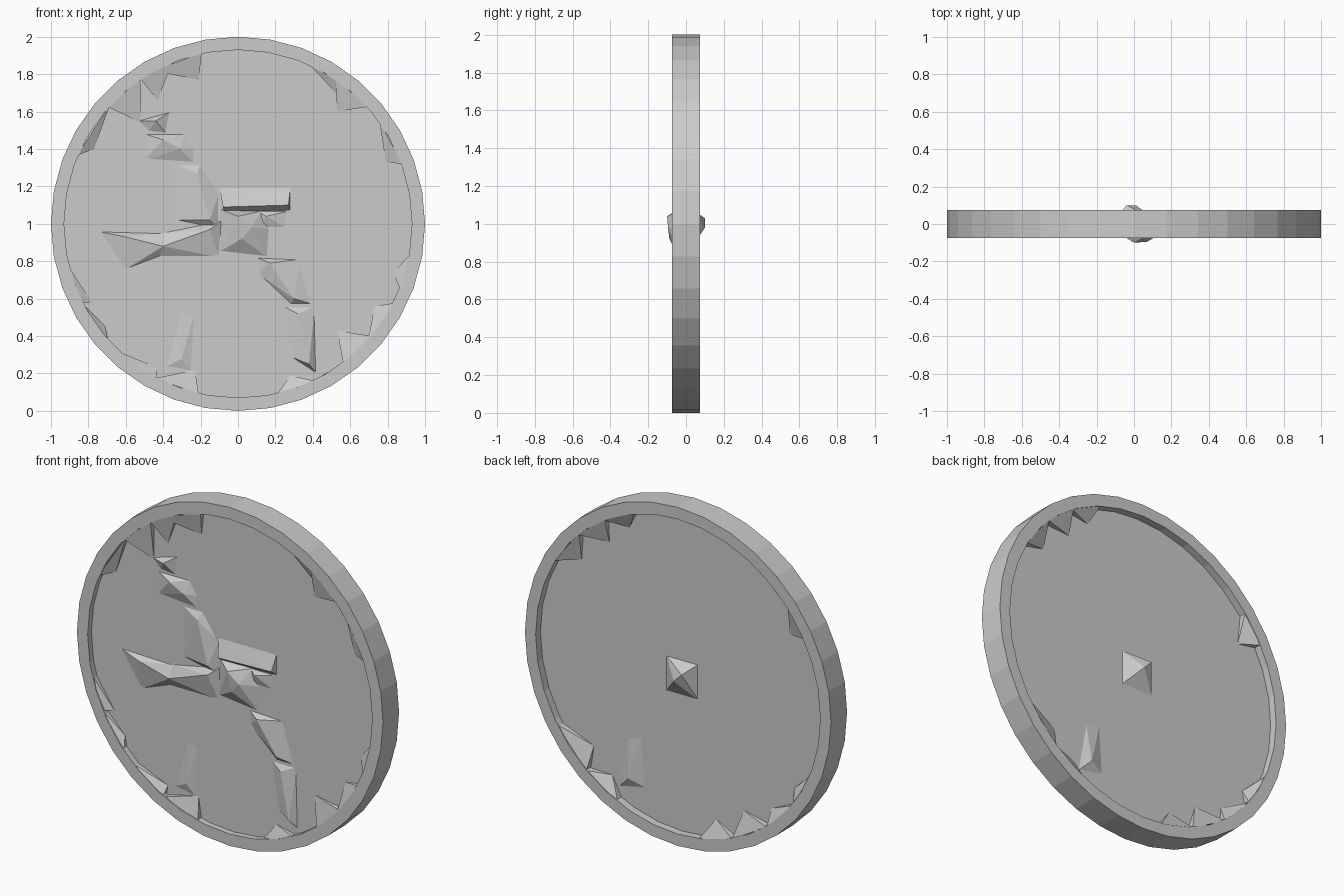
import bpy, bmesh
from math import sin, cos, radians, tau

SIDES = 36
RIM_Y = 0.075
FRONT, BACK = -0.04, 0.03


def finish(name, bm):
    bmesh.ops.recalc_face_normals(bm, faces=bm.faces[:])
    mesh = bpy.data.meshes.new(name)
    bm.to_mesh(mesh)
    bm.free()
    obj = bpy.data.objects.new(name, mesh)
    bpy.context.collection.objects.link(obj)
    return obj


def lathe(name, profile, closed):
    """Spin an (r, y) profile about the y axis through z = 1."""
    bm = bmesh.new()
    rings = []
    for i in range(SIDES):
        a = tau * i / SIDES
        rings.append([bm.verts.new((r * cos(a), y, 1 + r * sin(a))) for r, y in profile])
    n = len(profile)
    for i in range(SIDES):
        p, q = rings[i], rings[(i + 1) % SIDES]
        for j in range(n if closed else n - 1):
            k = (j + 1) % n
            bm.faces.new((p[j], p[k], q[k], q[j]))
    if not closed:
        bm.faces.new([r[0] for r in rings])
        bm.faces.new([r[-1] for r in rings])
    return finish(name, bm)


def hull(name, points):
    bm = bmesh.new()
    verts = [bm.verts.new(p) for p in points]
    res = bmesh.ops.convex_hull(bm, input=verts)
    junk = set(res["geom_interior"]) | set(res["geom_unused"])
    bmesh.ops.delete(bm, geom=[v for v in junk if isinstance(v, bmesh.types.BMVert)],
                     context='VERTS')
    return finish(name, bm)


def relief(name, base, top, floor=FRONT):
    """Faceted lump: (x, z) outline on the plate, (x, z, y) raised points."""
    sunk = floor * 0.9
    hull(name, [(x, sunk, z) for x, z in base] + [(x, y, z) for x, z, y in top])


def chip(name, a0, a1, x, z, side):
    """Wedge in the corner between rim and plate."""
    floor = FRONT if side < 0 else BACK
    pts = [(x, floor, z)]
    for a in (radians(a0), radians(a1)):
        for y in (floor * 0.9, side * 0.072):
            pts.append((0.935 * cos(a), y, 1 + 0.935 * sin(a)))
    hull(name, pts)


# Rim and recessed plate
lathe("rim", [(1.0, -RIM_Y), (1.0, RIM_Y), (0.93, RIM_Y), (0.93, -RIM_Y)], True)
lathe("plate", [(0.95, FRONT), (0.95, BACK)], False)

# Hubs on both faces
relief("front_hub", [(-0.10, 0.85), (0.16, 0.82), (0.17, 0.97), (0.13, 1.07), (-0.10, 1.08)],
       [(0.0, 1.04, -0.10), (0.07, 0.98, -0.095), (0.02, 0.92, -0.088)])
relief("back_hub", [(-0.10, 0.87), (0.11, 0.87), (0.11, 1.08), (-0.10, 1.08)],
       [(-0.04, 1.03, 0.10), (0.01, 0.98, 0.10)], BACK)

# Left pointer
relief("left_pointer", [(-0.75, 0.96), (-0.61, 0.75), (-0.40, 0.83), (-0.38, 0.95)],
       [(-0.60, 0.93, -0.07), (-0.40, 0.88, -0.073)])
relief("left_pointer_stem", [(-0.42, 0.95), (-0.42, 0.82), (-0.10, 0.82), (-0.08, 1.02)],
       [(-0.40, 0.88, -0.072), (-0.15, 0.97, -0.075)])

# Upper and lower arms of the diagonal
relief("upper_arm_tip", [(-0.54, 1.55), (-0.48, 1.49), (-0.38, 1.48), (-0.36, 1.60)],
       [(-0.44, 1.55, -0.072)])
relief("upper_arm_outer", [(-0.50, 1.48), (-0.50, 1.34), (-0.23, 1.32), (-0.23, 1.40), (-0.28, 1.48)],
       [(-0.40, 1.45, -0.07), (-0.31, 1.40, -0.065)])
relief("upper_arm_inner", [(-0.34, 1.32), (-0.34, 1.02), (-0.10, 0.97), (-0.10, 1.17), (-0.20, 1.32)],
       [(-0.22, 1.27, -0.065), (-0.15, 1.02, -0.07)])
relief("lower_arm_inner", [(0.10, 0.82), (0.33, 0.81), (0.40, 0.57), (0.28, 0.57), (0.11, 0.73)],
       [(0.17, 0.79, -0.07), (0.30, 0.60, -0.066)])
relief("lower_arm_outer", [(0.24, 0.56), (0.41, 0.56), (0.42, 0.20), (0.28, 0.29)],
       [(0.32, 0.52, -0.062), (0.38, 0.25, -0.07)])

# Short bar right of the hub
relief("short_bar", [(-0.10, 1.20), (0.28, 1.20), (0.28, 1.07), (-0.07, 1.06)],
       [(-0.08, 1.09, -0.074), (0.27, 1.10, -0.074)])
relief("short_bar_foot", [(0.10, 1.07), (0.28, 1.07), (0.27, 0.97), (0.12, 0.97)],
       [(0.15, 1.04, -0.06)])

# Low swellings near the bottom
relief("front_swelling", [(-0.40, 0.23), (-0.30, 0.57), (-0.22, 0.57), (-0.24, 0.20)],
       [(-0.30, 0.28, -0.055)])
relief("back_swelling", [(0.24, 0.26), (0.26, 0.58), (0.36, 0.55), (0.42, 0.22)],
       [(0.34, 0.30, 0.055)], BACK)

# Corner wedges inside the rim: start angle, end angle, inner point x, z
front_chips = [
    (102, 119, -0.21, 1.77), (112, 124, -0.43, 1.66), (124, 138, -0.52, 1.54),
    (137, 157, -0.77, 1.40), (52, 66, 0.54, 1.68), (42, 56, 0.53, 1.60),
    (20, 36, 0.79, 1.33), (-22, -10, 0.83, 0.74), (-42, -27, 0.73, 0.56),
    (-53, -40, 0.53, 0.43), (-66, -52, 0.53, 0.22), (-77, -64, 0.28, 0.19),
    (-118, -103, -0.23, 0.22), (-133, -118, -0.43, 0.23),
    (-153, -138, -0.71, 0.45), (-166, -153, -0.78, 0.58),
]
back_chips = [
    (58, 72, 0.35, 1.77), (45, 59, 0.48, 1.65), (30, 46, 0.66, 1.50),
    (140, 152, -0.70, 1.42), (-50, -32, 0.58, 0.42), (-65, -50, 0.46, 0.28),
    (-112, -98, -0.22, 0.20), (-128, -112, -0.40, 0.30), (-143, -128, -0.58, 0.36),
    (-158, -143, -0.73, 0.52),
]
for side, label, chips in ((-1, "front", front_chips), (1, "back", back_chips)):
    for i, c in enumerate(chips):
        chip(f"{label}_wedge_{i + 1}", *c, side)
